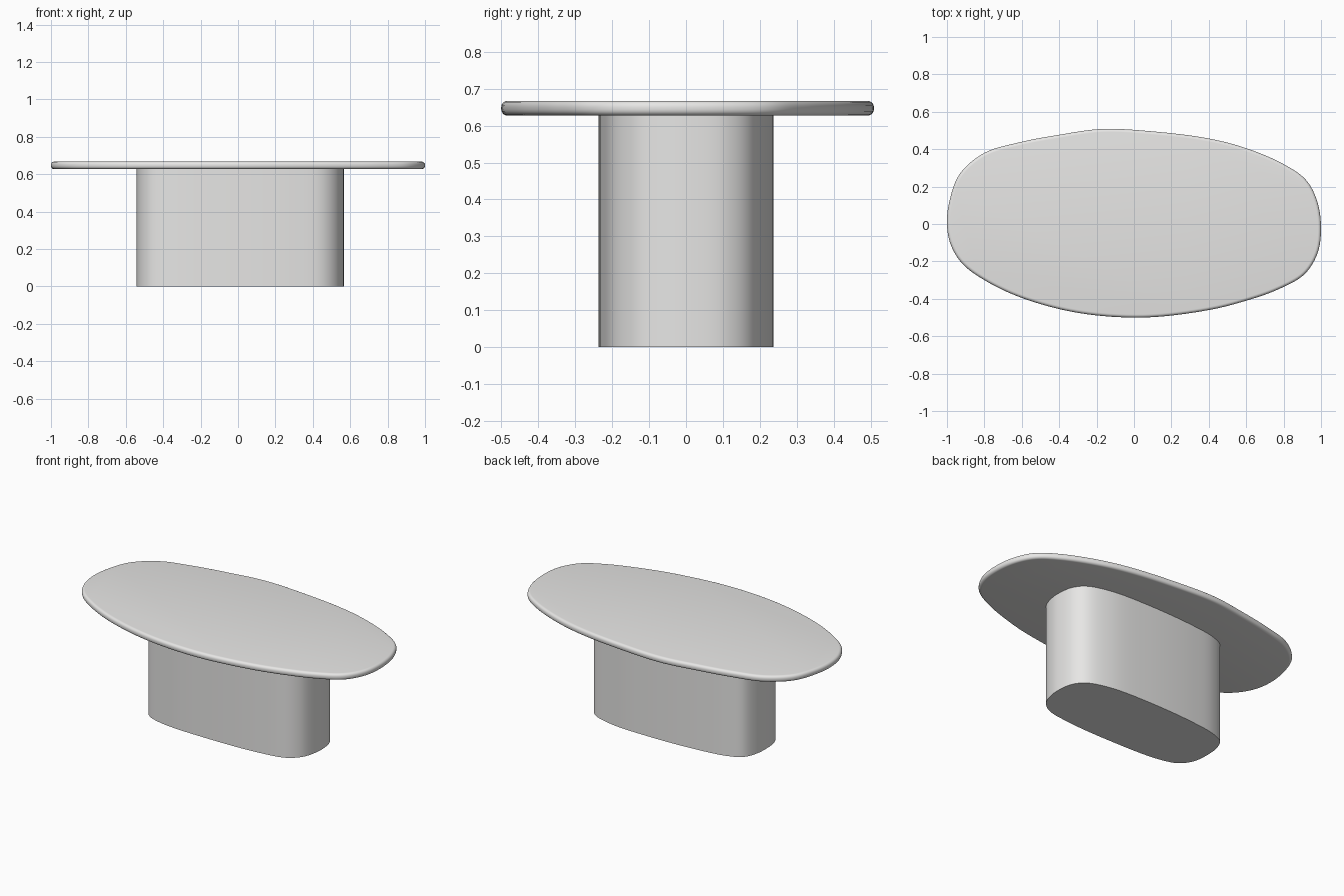
import bpy, bmesh
from mathutils import Vector

if "Cube" in bpy.data.objects:
    bpy.data.objects.remove(bpy.data.objects["Cube"])

grey = bpy.data.materials.new("light_grey")
grey.diffuse_color = (0.8, 0.795, 0.785, 1)
grey.use_nodes = True
grey.node_tree.nodes["Principled BSDF"].inputs["Base Color"].default_value = grey.diffuse_color


def smooth_loop(pts, steps=8):
    """Closed Catmull-Rom curve through the given outline points."""
    p = [Vector(q) for q in pts]
    n, out = len(p), []
    for i in range(n):
        a, b, c, d = p[i - 1], p[i], p[(i + 1) % n], p[(i + 2) % n]
        # centripetal knots keep unevenly spaced points smooth
        t1 = (b - a).length ** 0.5
        t2 = t1 + (c - b).length ** 0.5
        t3 = t2 + (d - c).length ** 0.5
        for k in range(steps):
            t = t1 + (t2 - t1) * k / steps
            a1 = a.lerp(b, t / t1)
            a2 = b.lerp(c, (t - t1) / (t2 - t1))
            a3 = c.lerp(d, (t - t2) / (t3 - t2))
            b1 = a1.lerp(a2, t / t2)
            b2 = a2.lerp(a3, (t - t1) / (t3 - t1))
            out.append(b1.lerp(b2, (t - t1) / (t2 - t1)))
    return out


def slab(name, pts, z0, z1, round_edge=0.0):
    """Extrude a smooth outline from z0 to z1, optionally rounding the rims."""
    bm = bmesh.new()
    face = bm.faces.new([bm.verts.new((q.x, q.y, z0)) for q in smooth_loop(pts)])
    ext = bmesh.ops.extrude_face_region(bm, geom=[face], use_keep_orig=True)
    for v in ext["geom"]:
        if isinstance(v, bmesh.types.BMVert):
            v.co.z = z1
    bmesh.ops.recalc_face_normals(bm, faces=bm.faces)
    if round_edge:
        rims = [e for e in bm.edges
                if abs(e.verts[0].co.z - e.verts[1].co.z) < 1e-6]
        bmesh.ops.bevel(bm, geom=rims, offset=round_edge, segments=5,
                        profile=0.5, affect='EDGES')
    me = bpy.data.meshes.new(name)
    bm.to_mesh(me)
    bm.free()
    me.materials.append(grey)
    ob = bpy.data.objects.new(name, me)
    bpy.context.collection.objects.link(ob)
    bpy.ops.object.select_all(action='DESELECT')
    ob.select_set(True)
    bpy.context.view_layer.objects.active = ob
    bpy.ops.object.shade_smooth_by_angle(angle=0.6)
    return ob


# Pebble-shaped table top with a rounded rim
top = [(1.0, -0.03), (0.98, 0.12), (0.92, 0.235), (0.8, 0.32), (0.6, 0.405),
       (0.4, 0.457), (0.1, 0.495), (-0.17, 0.508), (-0.4, 0.477),
       (-0.62, 0.435), (-0.8, 0.38), (-0.93, 0.27), (-0.985, 0.13),
       (-1.0, 0.0), (-0.98, -0.11), (-0.92, -0.21), (-0.8, -0.3),
       (-0.6, -0.395), (-0.3, -0.475), (0.05, -0.5), (0.4, -0.46),
       (0.6, -0.41), (0.77, -0.35), (0.91, -0.27), (0.98, -0.16)]
slab("table_top", top, 0.627, 0.667, 0.017)

# Solid pedestal with softly rounded ends
base = [(0.565, 0.02), (0.55, 0.11), (0.5, 0.175), (0.36, 0.222),
        (0.08, 0.237), (-0.25, 0.222), (-0.42, 0.195), (-0.5, 0.155),
        (-0.535, 0.08), (-0.543, -0.02), (-0.53, -0.11), (-0.48, -0.18),
        (-0.36, -0.22), (-0.02, -0.237), (0.3, -0.225), (0.46, -0.195),
        (0.53, -0.135), (0.56, -0.05)]
slab("pedestal", base, 0.0, 0.63)
